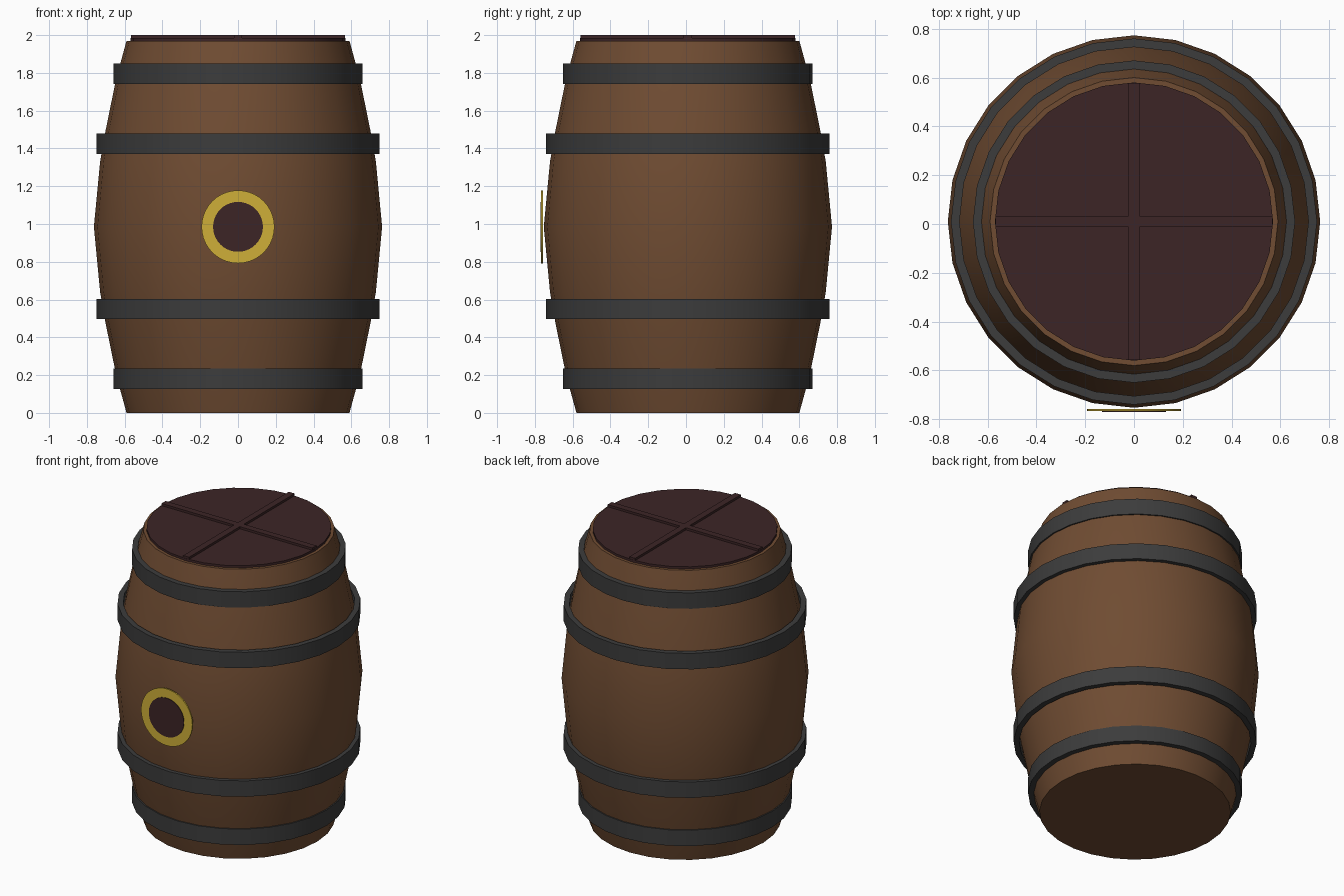
import bpy, bmesh, math
from mathutils import Matrix

if "Cube" in bpy.data.objects:
    bpy.data.objects.remove(bpy.data.objects["Cube"])

SIDES = 28
CENTRE_Y = 0.01


def make_material(name, rgb):
    m = bpy.data.materials.new(name)
    m.use_nodes = True
    m.diffuse_color = (*rgb, 1)
    m.node_tree.nodes["Principled BSDF"].inputs["Base Color"].default_value = (*rgb, 1)
    return m


wood = make_material("brown wood", (0.16, 0.072, 0.032))
iron = make_material("dark iron", (0.045, 0.045, 0.045))
dark_wood = make_material("dark lid wood", (0.045, 0.018, 0.019))
brass = make_material("yellow brass", (0.62, 0.43, 0.04))


def finish(bm, name, material, smooth=True):
    bmesh.ops.recalc_face_normals(bm, faces=bm.faces)
    mesh = bpy.data.meshes.new(name)
    bm.to_mesh(mesh)
    bm.free()
    mesh.materials.append(material)
    obj = bpy.data.objects.new(name, mesh)
    bpy.context.collection.objects.link(obj)
    if smooth:
        bpy.ops.object.select_all(action='DESELECT')
        obj.select_set(True)
        bpy.context.view_layer.objects.active = obj
        bpy.ops.object.shade_smooth_by_angle(angle=math.radians(30))
    return obj


def lathe(name, profile, material, closed=False):
    """Revolve (radius, z) points; closed joins the profile's ends, otherwise caps them."""
    bm = bmesh.new()
    rings = []
    for r, z in profile:
        angles = [math.tau * i / SIDES for i in range(SIDES)]
        rings.append([bm.verts.new((r * math.cos(a), CENTRE_Y + r * math.sin(a), z)) for a in angles])
    pairs = list(zip(rings, rings[1:]))
    if closed:
        pairs.append((rings[-1], rings[0]))
    else:
        bm.faces.new(rings[0])
        bm.faces.new(rings[-1])
    for a, b in pairs:
        for i in range(SIDES):
            j = (i + 1) % SIDES
            bm.faces.new((a[i], a[j], b[j], b[i]))
    return finish(bm, name, material)


def box(name, size, location, material):
    bm = bmesh.new()
    bmesh.ops.create_cube(bm, size=1, matrix=Matrix.Translation(location) @ Matrix.Diagonal((*size, 1)))
    return finish(bm, name, material, smooth=False)


def front_disc(name, radius, depth, y, material):
    bm = bmesh.new()
    place = Matrix.Translation((0, y, 0.985)) @ Matrix.Rotation(math.pi / 2, 4, 'X')
    bmesh.ops.create_cone(bm, cap_ends=True, segments=40, radius1=radius, radius2=radius,
                          depth=depth, matrix=place)
    return finish(bm, name, material)


# Bulging body, mirrored about its middle height
half = [(0.59, 0), (0.645, 0.2), (0.702, 0.48), (0.73, 0.64), (0.763, 0.985)]
lathe("barrel_body", half + [(r, 1.97 - z) for r, z in reversed(half[:-1])], wood)

# Iron hoops
hoops = {"bottom_hoop": (0.66, 0.18), "lower_hoop": (0.75, 0.55),
         "upper_hoop": (0.75, 1.425), "top_hoop": (0.66, 1.795)}
for name, (r, z) in hoops.items():
    lo, hi, inner = z - 0.054, z + 0.054, r - 0.035
    lathe(name, [(r, lo), (r, hi), (inner, hi), (inner, lo)], iron, closed=True)

# Lid with crossed battens
lathe("lid", [(0.57, 1.96), (0.57, 1.985)], dark_wood)
box("lid_batten_across", (1.135, 0.044, 0.03), (0, CENTRE_Y, 1.985), dark_wood)
box("lid_batten_along", (0.044, 1.135, 0.03), (0, CENTRE_Y, 1.985), dark_wood)

# Bung on the front
front_disc("bung_ring", 0.193, 0.009, -0.7625, brass)
front_disc("bung_plug", 0.132, 0.009, -0.7665, dark_wood)
